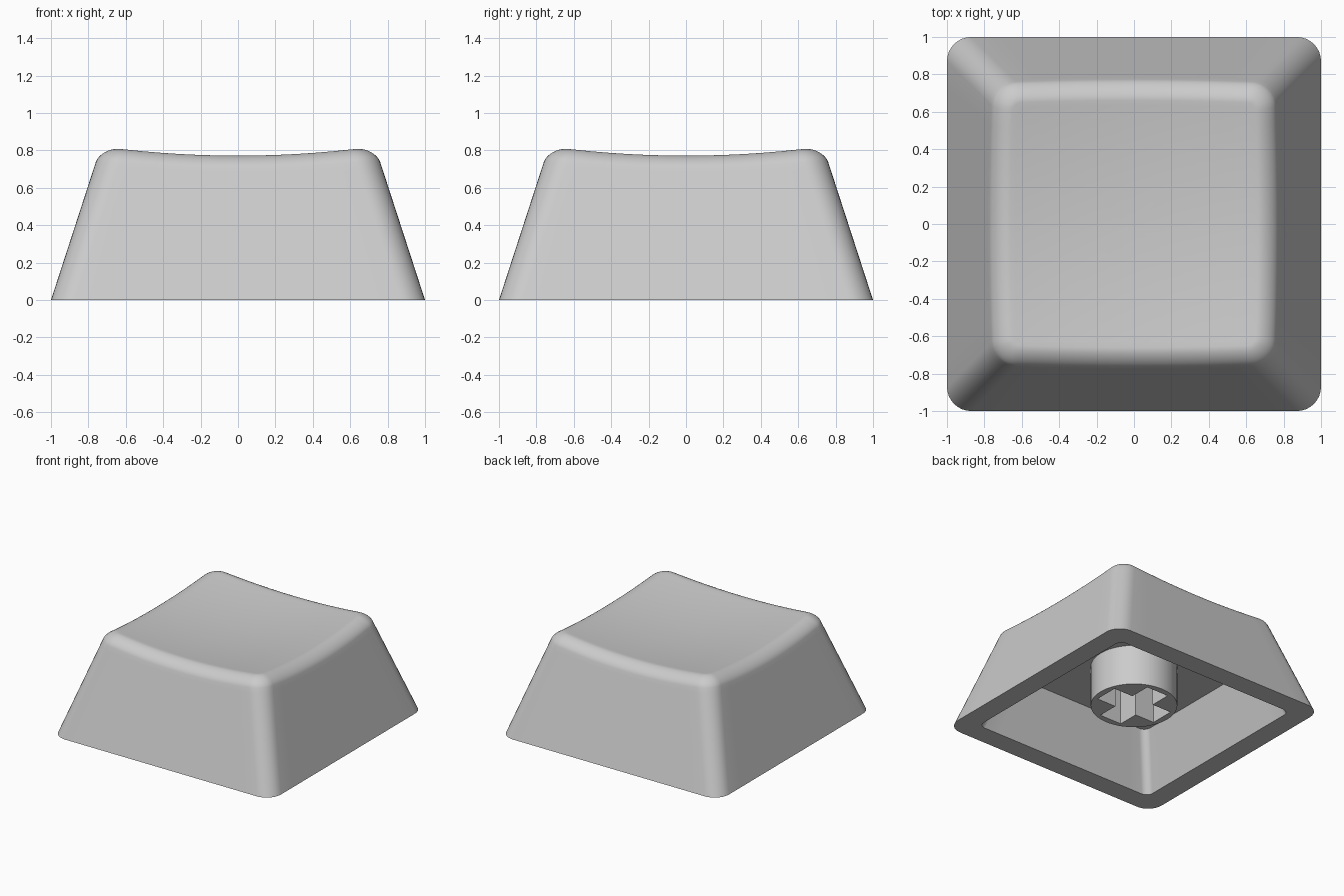
import bpy, bmesh, math
from mathutils import Vector

if "Cube" in bpy.data.objects:
    bpy.data.objects.remove(bpy.data.objects["Cube"])

TAPER = 0.325                  # inward lean of the walls per unit of height
SIDE_STEPS, ARC_STEPS = 12, 8

grey = bpy.data.materials.new("light_grey")
grey.diffuse_color = (0.6, 0.6, 0.6, 1)
grey.use_nodes = True
grey.node_tree.nodes["Principled BSDF"].inputs["Base Color"].default_value = grey.diffuse_color


def rounded_square(half, radius, z):
    """Loop of points: four rounded corners joined by subdivided sides."""
    pts = []
    c = half - radius
    for q in range(4):
        turn = q * math.pi / 2
        local = []
        for i in range(ARC_STEPS + 1):
            a = math.pi / 2 * i / ARC_STEPS
            local.append((c + radius * math.cos(a), c + radius * math.sin(a)))
        for i in range(1, SIDE_STEPS):
            local.append((c - 2 * c * i / SIDE_STEPS, half))
        for x, y in local:
            pts.append(Vector((x * math.cos(turn) - y * math.sin(turn),
                               x * math.sin(turn) + y * math.cos(turn), z)))
    return pts


def loft(name, loops, start_cap=None, end_cap=None, closed=False):
    """Skin a list of matching loops, with optional centre points as caps."""
    bm = bmesh.new()
    rings = [[bm.verts.new(p) for p in loop] for loop in loops]
    n = len(rings[0])
    pairs = list(zip(rings, rings[1:]))
    if closed:
        pairs.append((rings[-1], rings[0]))
    for a, b in pairs:
        for i in range(n):
            j = (i + 1) % n
            bm.faces.new((a[i], a[j], b[j], b[i]))
    for ring, cap in ((rings[0], start_cap), (rings[-1], end_cap)):
        if cap is not None:
            v = bm.verts.new(cap)
            for i in range(n):
                bm.faces.new((ring[i], ring[(i + 1) % n], v))
    bmesh.ops.recalc_face_normals(bm, faces=bm.faces)
    mesh = bpy.data.meshes.new(name)
    bm.to_mesh(mesh)
    bm.free()
    obj = bpy.data.objects.new(name, mesh)
    mesh.materials.append(grey)
    bpy.context.collection.objects.link(obj)
    bpy.ops.object.select_all(action='DESELECT')
    obj.select_set(True)
    bpy.context.view_layer.objects.active = obj
    bpy.ops.object.shade_smooth_by_angle(angle=math.radians(30))
    return obj


def dish(p):
    """Drop a point onto the scooped top surface."""
    return Vector((p.x, p.y, 0.73 + 0.095 * (p.x ** 2 + p.y ** 2)))


# Shell: tapered walls, rounded upper rim, scooped top, hollow underside
base = rounded_square(1.0, 0.13, 0)
upper = rounded_square(1 - TAPER, 0.13, 1)
rim = []
for b, t in zip(base, upper):
    z = 0.8
    for _ in range(12):
        z = dish(b.lerp(t, z)).z
    rim.append(b.lerp(t, z))

FILLET, WEIGHT = 0.085, 0.55
low = [p + (b - p).normalized() * FILLET for b, p in zip(base, rim)]
top = []
for p in rim:
    # step inward from the rim, square to the sides and diagonal at corners
    c = 0.62
    core = Vector((max(-c, min(c, p.x)), max(-c, min(c, p.y)), 0))
    d = Vector((p.x, p.y, 0)) - core
    top.append(dish(p - d.normalized() * FILLET))

CEILING = 0.45
loops = [rounded_square(0.83 - TAPER * CEILING, 0.06, CEILING),
         rounded_square(0.83, 0.06, 0), base]
for f in (0.5, 0.95):
    loops.append([b.lerp(p, f) for b, p in zip(base, low)])
for i in range(9):
    t = i / 8
    k0, k1, k2 = (1 - t) ** 2, 2 * t * (1 - t) * WEIGHT, t * t
    loops.append([(a * k0 + b * k1 + c * k2) / (k0 + k1 + k2)
                  for a, b, c in zip(low, rim, top)])
for s in (0.96, 0.85, 0.7, 0.55, 0.4, 0.25, 0.1):
    loops.append([dish(p * s) for p in top])
loft("shell", loops, (0, 0, CEILING), (0, 0, 0.73))

# Stem: round post with a cross-shaped socket in its lower end
RADIUS, ARM, HALF_WIDTH, FOOT = 0.326, 0.275, 0.1, 0.115
corner = math.atan2(HALF_WIDTH, ARM)
angles = {round(i * math.pi / 36, 5) for i in range(72)}
for q in range(4):
    for a in (corner, math.pi / 2 - corner):
        angles.add(round((q * math.pi / 2 + a), 5))
angles = sorted(angles)


def circle(z):
    return [Vector((RADIUS * math.cos(a), RADIUS * math.sin(a), z)) for a in angles]


def cross(z):
    pts = []
    for a in angles:
        c, s = abs(math.cos(a)) + 1e-9, abs(math.sin(a)) + 1e-9
        r = max(min(ARM / c, HALF_WIDTH / s), min(HALF_WIDTH / c, ARM / s))
        pts.append(Vector((r * math.cos(a), r * math.sin(a), z)))
    return pts


loft("stem", [circle(CEILING + 0.02), circle(FOOT), cross(FOOT), cross(CEILING - 0.02)],
     (0, 0, CEILING + 0.02), (0, 0, CEILING - 0.02))
